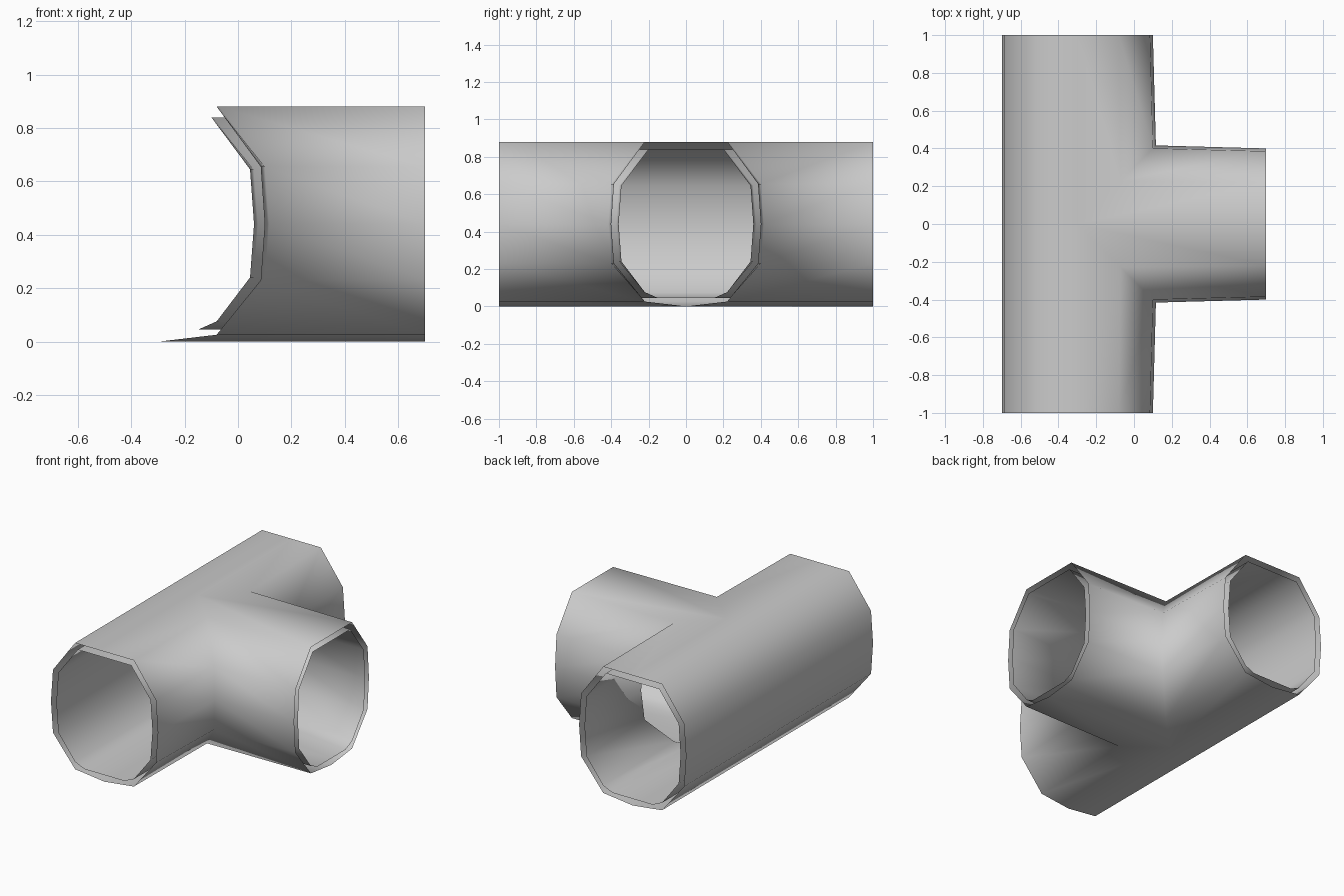
import bpy, bmesh

if "Cube" in bpy.data.objects:
    bpy.data.objects.remove(bpy.data.objects["Cube"])

AXIS_X = -0.3      # centre line of the straight pipe
BRANCH_END = 0.7
FLARE = 1.04       # slight swelling where the pipes meet

# Half cross-sections from top centre to bottom centre: (distance from axis, height)
OUTER = [(0, .88), (.22, .88), (.385, .655), (.4, .44), (.385, .23), (.22, .026), (0, 0)]
INNER = [(0, .84), (.2, .84), (.345, .645), (.36, .44), (.345, .24), (.22, .076), (.15, .045), (0, .045)]


def tee_shell(name, profile, outward):
    bm = bmesh.new()

    # branch side: along the run, round the mitred corner, out along the branch
    right = []
    for s, z in profile:
        k = s * FLARE
        right.append([bm.verts.new(p) for p in (
            (AXIS_X + s, -1, z), (AXIS_X + k, -k, z), (BRANCH_END, -s, z))])

    # back side: straight half pipe, from bottom back up to top
    left = [right[-1][:2]]
    for s, z in reversed(profile[1:-1]):
        left.append([bm.verts.new((AXIS_X - s, -1, z)), bm.verts.new((AXIS_X - s, 0, z))])
    left.append(right[0][:2])

    for rows in (right, left):
        for a, b in zip(rows, rows[1:]):
            for i in range(len(a) - 1):
                bm.faces.new((a[i], a[i + 1], b[i + 1], b[i]))
    if outward:
        bmesh.ops.reverse_faces(bm, faces=bm.faces[:])
    for f in bm.faces:
        f.smooth = True

    mesh = bpy.data.meshes.new(name)
    bm.to_mesh(mesh)
    bm.free()
    ob = bpy.data.objects.new(name, mesh)
    bpy.context.collection.objects.link(ob)

    # other half of the run and branch
    mirror = ob.modifiers.new("mirror", 'MIRROR')
    mirror.use_axis = (False, True, False)
    mirror.use_clip = True
    mirror.merge_threshold = 0.001


# open-ended nested walls of the pipe tee
tee_shell("pipe_outer_wall", OUTER, True)
tee_shell("pipe_inner_wall", INNER, False)
